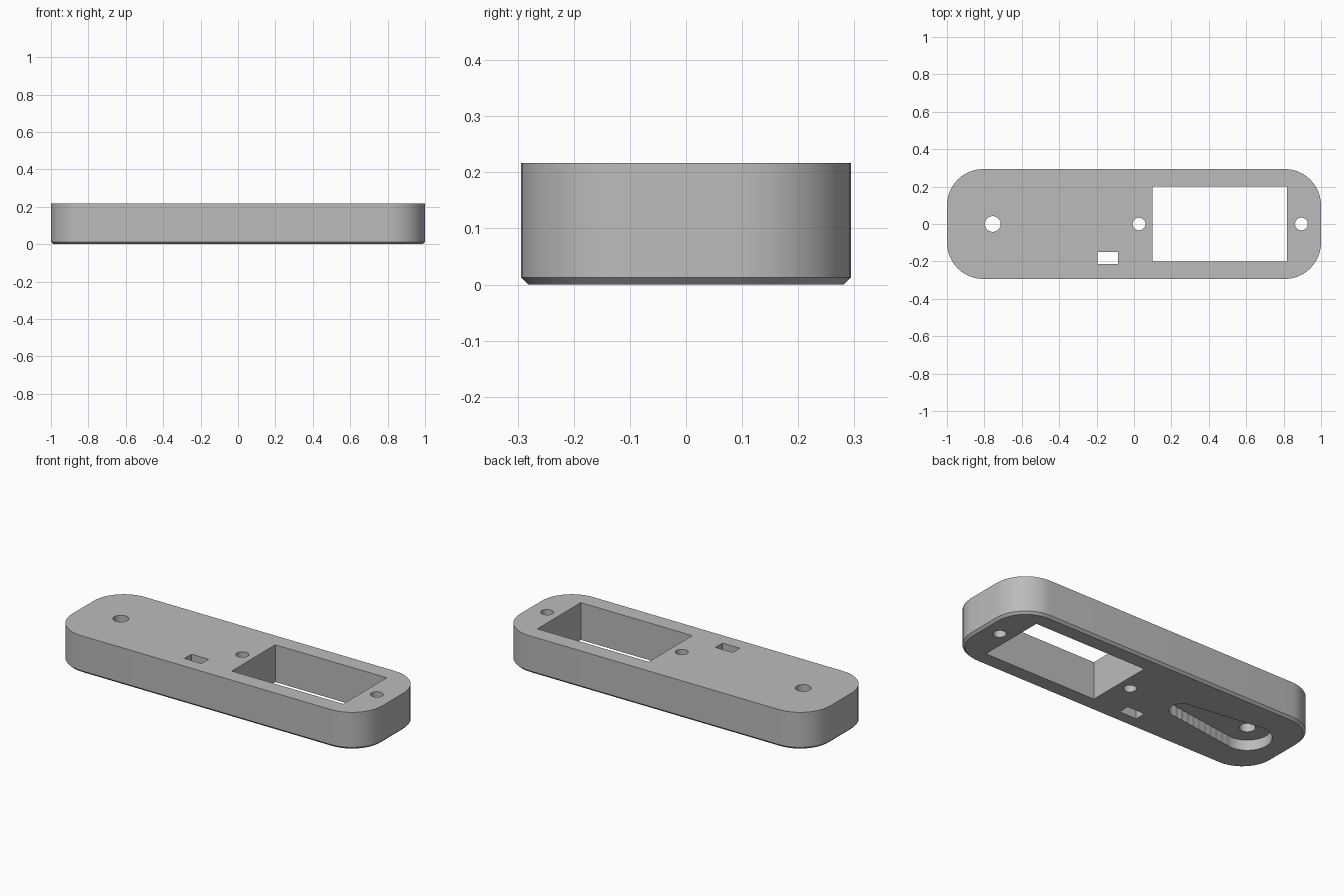
import bpy
import bmesh
from math import cos, sin, pi, sqrt, radians

cube = bpy.data.objects.get("Cube")
if cube:
    bpy.data.objects.remove(cube, do_unlink=True)

LENGTH, WIDTH, HEIGHT = 2.0, 0.588, 0.217
CORNER, CHAMFER = 0.195, 0.013

grey = bpy.data.materials.new("plain grey")
grey.use_nodes = True
grey.diffuse_color = (0.5, 0.5, 0.5, 1)
grey.node_tree.nodes["Principled BSDF"].inputs["Base Color"].default_value = (0.5, 0.5, 0.5, 1)


def loft(name, rings):
    """Solid through (outline, z) rings, bottom to top."""
    bm = bmesh.new()
    loops = [[bm.verts.new((x, y, z)) for x, y in pts] for pts, z in rings]
    for low, high in zip(loops, loops[1:]):
        n = len(low)
        for i in range(n):
            j = (i + 1) % n
            bm.faces.new((low[i], low[j], high[j], high[i]))
    bm.faces.new(loops[0][::-1])
    bm.faces.new(loops[-1])
    bmesh.ops.recalc_face_normals(bm, faces=bm.faces)
    mesh = bpy.data.meshes.new(name)
    bm.to_mesh(mesh)
    bm.free()
    mesh.materials.append(grey)
    obj = bpy.data.objects.new(name, mesh)
    bpy.context.collection.objects.link(obj)
    return obj


def rounded(hx, hy, r, steps=12):
    pts = []
    for k, (sx, sy) in enumerate(((1, 1), (-1, 1), (-1, -1), (1, -1))):
        for i in range(steps + 1):
            a = (k + i / steps) * pi / 2
            pts.append((sx * (hx - r) + r * cos(a), sy * (hy - r) + r * sin(a)))
    return pts


def circle(x, r, steps=32):
    return [(x + r * cos(2 * pi * i / steps), r * sin(2 * pi * i / steps)) for i in range(steps)]


def rectangle(x0, x1, y0, y1):
    return [(x0, y0), (x1, y0), (x1, y1), (x0, y1)]


def scalloped_slot(x0, r0, x1, r1, count=11, steps=120):
    """Outline around a row of overlapping, shrinking circles."""
    discs = [(x0 + (x1 - x0) * i / (count - 1), r0 + (r1 - r0) * i / (count - 1))
             for i in range(count)]
    left, right = x0 - r0, x1 + r1
    upper = []
    for i in range(1, steps):
        x = (left + right) / 2 + (right - left) / 2 * cos(pi * i / steps)
        upper.append((x, max(sqrt(max(r * r - (x - c) ** 2, 0)) for c, r in discs)))
    return [(right, 0)] + upper + [(left, 0)] + [(x, -y) for x, y in reversed(upper)]


# Main block with a chamfered lower rim
hx, hy = LENGTH / 2, WIDTH / 2
full = rounded(hx, hy, CORNER)
body = loft("mounting_block", [
    (rounded(hx - CHAMFER, hy - CHAMFER, CORNER - CHAMFER), 0),
    (full, CHAMFER), (full, HEIGHT)])

# Openings: outline and the height each one reaches
THROUGH = HEIGHT + 0.1
openings = [
    ("window", rectangle(0.10, 0.818, -0.2, 0.2), THROUGH),
    ("cable_slot", rectangle(-0.195, -0.085, -0.215, -0.15), THROUGH),
    ("arm_pocket", scalloped_slot(-0.755, 0.127, -0.32, 0.068), 0.06),
    ("inner_screw_hole", circle(0.027, 0.034), THROUGH),
    ("outer_screw_hole", circle(0.895, 0.034), THROUGH),
    ("pivot_hole", circle(-0.755, 0.042), THROUGH),
]
cutters = []
for name, outline, top in openings:
    cutter = loft(name + "_cutter", [(outline, -0.1), (outline, top)])
    cutter.hide_render = True
    cutters.append(cutter)
    mod = body.modifiers.new(name, "BOOLEAN")
    mod.operation = "DIFFERENCE"
    mod.solver = "EXACT"
    mod.object = cutter

# Apply the cuts, then drop the cutters
bpy.ops.object.select_all(action="DESELECT")
body.select_set(True)
bpy.context.view_layer.objects.active = body
for mod in list(body.modifiers):
    bpy.ops.object.modifier_apply(modifier=mod.name)
for cutter in cutters:
    bpy.data.objects.remove(cutter, do_unlink=True)
bpy.ops.object.shade_smooth_by_angle(angle=radians(25))
